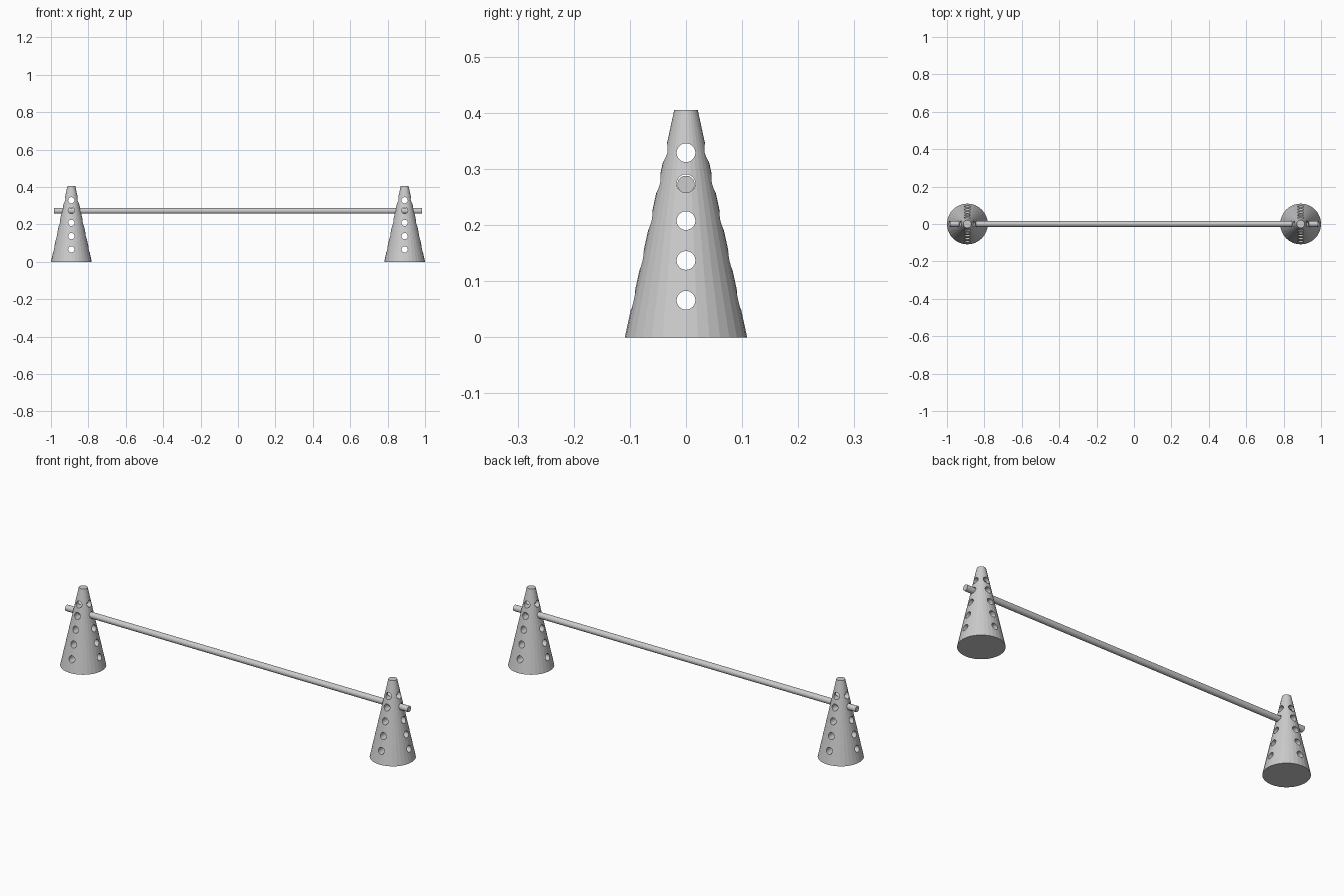
import bpy
from math import pi

if "Cube" in bpy.data.objects:
    bpy.data.objects.remove(bpy.data.objects["Cube"])

CONE_X, HEIGHT = 0.891, 0.405
HOLE_Z = (0.066, 0.137, 0.208, 0.274, 0.329)


def cylinder(name, radius, length, loc, axis, sides=32):
    rot = (0, pi / 2, 0) if axis == "x" else (pi / 2, 0, 0)
    bpy.ops.mesh.primitive_cylinder_add(vertices=sides, radius=radius, depth=length,
                                        location=loc, rotation=rot)
    ob = bpy.context.object
    ob.name = name
    return ob


def hole_row(axis, x):
    # column of drill cutters joined into one object
    rods = [cylinder("hole_cutter", 0.0167, 0.4, (x, 0, z), axis) for z in HOLE_Z]
    bpy.ops.object.select_all(action="DESELECT")
    for r in rods:
        r.select_set(True)
    bpy.context.view_layer.objects.active = rods[0]
    bpy.ops.object.join()
    rods[0].hide_render = True
    return rods[0]


def drilled_cone(name, x):
    bpy.ops.mesh.primitive_cone_add(vertices=32, radius1=0.109, radius2=0.021,
                                    depth=HEIGHT, location=(x, 0, HEIGHT / 2))
    cone = bpy.context.object
    cone.name = name
    # holes run through the cone both ways
    for axis in "xy":
        cutter = hole_row(axis, x)
        bpy.context.view_layer.objects.active = cone
        mod = cone.modifiers.new("holes_" + axis, "BOOLEAN")
        mod.operation, mod.solver, mod.object = "DIFFERENCE", "EXACT", cutter
        bpy.ops.object.modifier_apply(modifier=mod.name)
        bpy.data.objects.remove(cutter)


# two marker cones
drilled_cone("left_cone", -CONE_X)
drilled_cone("right_cone", CONE_X)

# hurdle pole resting in the fourth holes
cylinder("pole", 0.0155, 1.97, (0, 0, 0.2725), "x")
